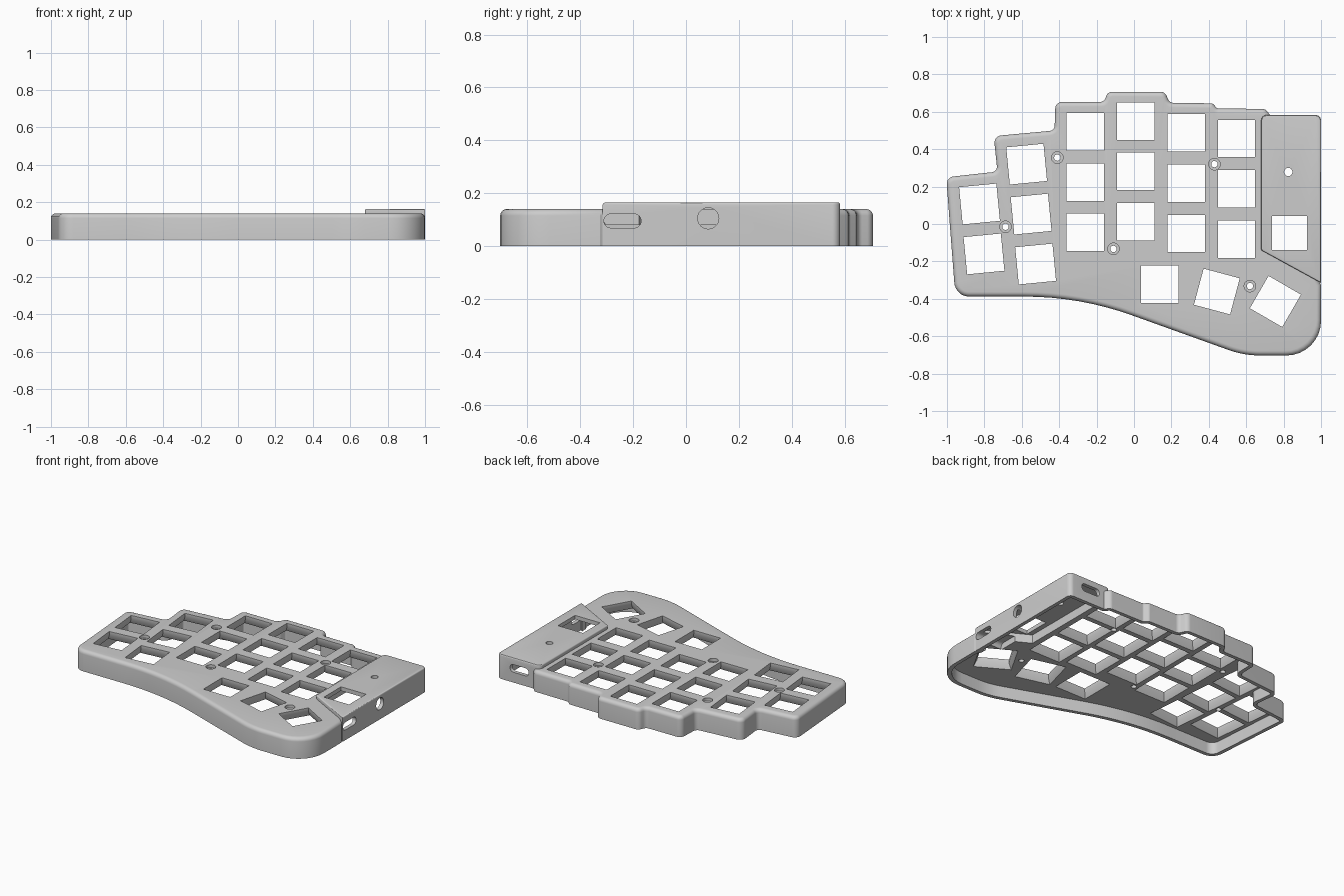
import bpy
import bmesh
import math
from mathutils import Vector, Matrix

if "Cube" in bpy.data.objects:
    bpy.data.objects.remove(bpy.data.objects["Cube"])

grey = bpy.data.materials.new("plain grey")
grey.use_nodes = True
COLOUR = (0.604, 0.604, 0.604, 1)
grey.diffuse_color = COLOUR
grey.node_tree.nodes["Principled BSDF"].inputs["Base Color"].default_value = COLOUR

WALL = 0.025
DECK, UNDERSIDE, COVER_TOP = 0.14, 0.08, 0.165


def outline(corners, inset=0.0, steps=8):
    """Counter-clockwise corners (x, y, radius) -> rounded loop, moved inward by inset."""
    n = len(corners)
    pts = [Vector(c[:2]) for c in corners]
    moved, turns = [], []
    for i, p in enumerate(pts):
        a = (p - pts[i - 1]).normalized()
        b = (pts[(i + 1) % n] - p).normalized()
        na, nb = Vector((-a.y, a.x)), Vector((-b.y, b.x))
        moved.append(p + (na + nb) * inset / (1 + na.dot(nb)))
        turns.append(math.atan2(a.x * b.y - a.y * b.x, a.dot(b)))
    loop = []
    for i, p in enumerate(moved):
        r, turn = corners[i][2], turns[i]
        if r == 0:
            loop.append(p)
            continue
        r = max(r - inset, 0.003) if turn > 0 else r + inset
        before, after = moved[i - 1] - p, moved[(i + 1) % n] - p
        half = math.tan(abs(turn) / 2)
        t = min(r * half, 0.49 * before.length, 0.49 * after.length)
        a = -before.normalized()
        side = Vector((-a.y, a.x)) * math.copysign(1, turn)
        start = p - a * t
        centre = start + side * (t / half)
        spoke = start - centre
        for k in range(steps + 1):
            c, s = math.cos(turn * k / steps), math.sin(turn * k / steps)
            loop.append(centre + Vector((spoke.x * c - spoke.y * s, spoke.x * s + spoke.y * c)))
    return loop


def loft(bm, rings, matrix=Matrix()):
    """Closed solid through rings given as (loop, height), lowest first."""
    rows = [[bm.verts.new(matrix @ Vector((p[0], p[1], z))) for p in loop] for loop, z in rings]
    n = len(rows[0])
    for low, high in zip(rows, rows[1:]):
        for i in range(n):
            j = (i + 1) % n
            bm.faces.new((low[i], low[j], high[j], high[i]))
    bm.faces.new(rows[0][::-1])
    bm.faces.new(rows[-1])


def make(name, solids):
    """One object from several solids, each given as (rings, matrix)."""
    bm = bmesh.new()
    for rings, matrix in solids:
        loft(bm, rings, matrix)
    mesh = bpy.data.meshes.new(name)
    bm.to_mesh(mesh)
    bm.free()
    mesh.materials.append(grey)
    obj = bpy.data.objects.new(name, mesh)
    bpy.context.collection.objects.link(obj)
    return obj


def combine(target, tool, operation='DIFFERENCE'):
    mod = target.modifiers.new(tool.name, 'BOOLEAN')
    mod.operation, mod.solver, mod.object = operation, 'EXACT', tool
    bpy.context.view_layer.objects.active = target
    bpy.ops.object.modifier_apply(modifier=mod.name)
    bpy.data.objects.remove(tool)


def rounded_solid(name, corners, top, bevel, steps):
    rings = [(outline(corners), 0)]
    for k in range(steps + 1):
        a = math.pi / 2 * k / steps
        rings.append((outline(corners, bevel * (1 - math.cos(a))), top - bevel * (1 - math.sin(a))))
    return make(name, [(rings, Matrix())])


def cavity(name, corners, top):
    loop = outline(corners, WALL)
    return make(name, [([(loop, -0.05), (loop, top)], Matrix())])


def rectangle(w, d):
    return [(-w / 2, -d / 2), (w / 2, -d / 2), (w / 2, d / 2), (-w / 2, d / 2)]


def circle(r, n=32):
    return [(r * math.cos(math.tau * i / n), r * math.sin(math.tau * i / n)) for i in range(n)]


# Outlines of the main case and the raised cover on its left side
CASE = [
    (-0.955, -0.388, 0.08), (-0.29, -0.388, 1.7), (0.588, -0.703, 0.5), (1.0, -0.703, 0.32),
    (1.0, -0.325, 0), (0.985, -0.30, 0), (0.985, 0.56, 0), (0.74, 0.57, 0),
    (0.70, 0.615, 0.03), (0.445, 0.618, 0.015), (0.42, 0.645, 0.02), (0.19, 0.648, 0.03),
    (0.165, 0.707, 0.035), (-0.14, 0.707, 0.035), (-0.16, 0.653, 0.03), (-0.42, 0.652, 0.035),
    (-0.425, 0.50, 0.03), (-0.75, 0.47, 0.04), (-0.73, 0.28, 0.03), (-1.004, 0.25, 0.04)]
COVER = [(0.68, -0.14, 0.01), (1.0, -0.315, 0), (1.0, 0.583, 0.03), (0.68, 0.583, 0.03)]

case = rounded_solid("keyboard_case", CASE, DECK, 0.025, 5)
combine(case, rounded_solid("cover", COVER, COVER_TOP, 0.008, 3), 'UNION')
combine(case, cavity("case_cavity", CASE, UNDERSIDE))
combine(case, cavity("cover_cavity", COVER, 0.138))

# Key openings: straight at the top, flared towards the underside
keys = []
for x, top_y in ((-0.26, 0.493), (0.01, 0.55), (0.28, 0.487), (0.548, 0.457)):
    keys += [(x, top_y - 0.269 * row, 0) for row in range(3)]
for x, y, rows in ((-0.574, 0.32, 3), (-0.826, 0.107, 2)):
    keys += [(x + 0.024 * row, y - 0.267 * row, 5.5) for row in range(rows)]
keys += [(0.138, -0.323, 0), (0.443, -0.361, -15), (0.756, -0.414, -30)]
small, large = rectangle(0.2, 0.2), rectangle(0.245, 0.245)
key_rings = [(large, 0.07), (small, 0.115), (small, 0.2)]
combine(case, make("key_openings", [
    (key_rings, Matrix.Translation((x, y, 0)) @ Matrix.Rotation(math.radians(angle), 4, 'Z'))
    for x, y, angle in keys]))

# Counterbored screw holes
bore, head = circle(0.017), circle(0.031)
screw_rings = [(bore, 0.05), (bore, 0.12), (head, 0.12), (head, 0.2)]
screws = ((-0.41, 0.355), (-0.687, -0.015), (-0.11, -0.133), (0.43, 0.32), (0.62, -0.332))
combine(case, make("screw_holes", [(screw_rings, Matrix.Translation((x, y, 0))) for x, y in screws]))

# Square window and small round hole in the cover
window, dot = rectangle(0.187, 0.182), circle(0.022)
combine(case, make("cover_openings", [
    ([(window, 0.05), (window, 0.2)], Matrix.Translation((0.832, -0.048, 0))),
    ([(dot, 0.1), (dot, 0.2)], Matrix.Translation((0.825, 0.278, 0)))]))

# Ports through the outer walls: slot and round jack at the side, slot at the back
slot = outline([(-0.07, -0.026, 0.025), (0.07, -0.026, 0.025), (0.07, 0.026, 0.025), (-0.07, 0.026, 0.025)])
jack = circle(0.04)
to_side = Matrix(((0, 0, 1, 0), (1, 0, 0, 0), (0, 1, 0, 0), (0, 0, 0, 1)))
to_back = Matrix.Rotation(math.pi / 2, 4, 'X')
combine(case, make("ports", [
    ([(slot, -0.2), (slot, 0.05)], Matrix.Translation((1, -0.24, 0.095)) @ to_side),
    ([(jack, -0.06), (jack, 0.05)], Matrix.Translation((1, 0.084, 0.105)) @ to_side),
    ([(slot, -0.05), (slot, 0.05)], Matrix.Translation((0.835, 0.583, 0.095)) @ to_back)]))

# Smooth fillets, sharp edges
bpy.ops.object.select_all(action='DESELECT')
case.select_set(True)
bpy.context.view_layer.objects.active = case
bpy.ops.object.shade_smooth_by_angle(angle=math.radians(30))
